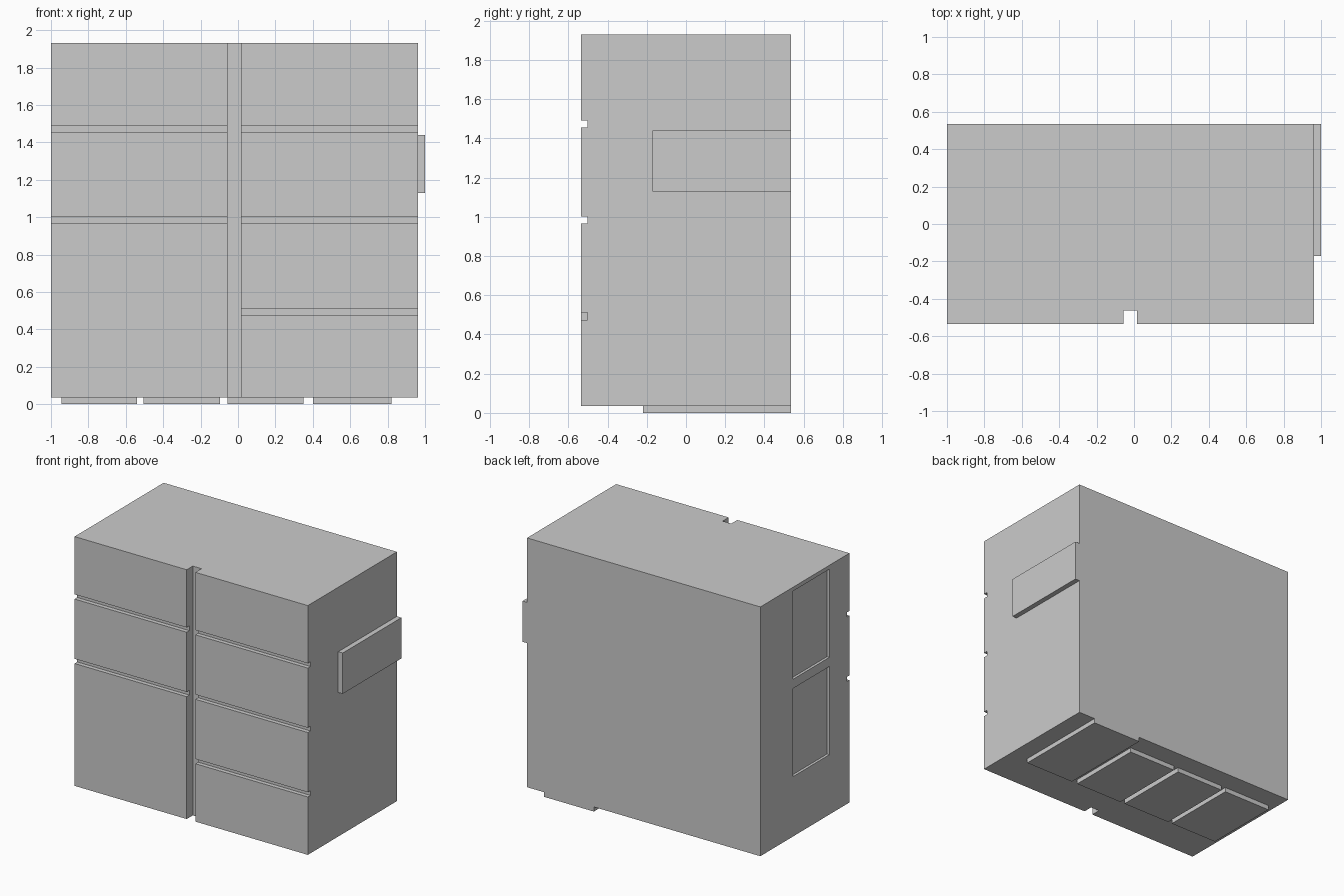
import bpy

if "Cube" in bpy.data.objects:
    bpy.data.objects.remove(bpy.data.objects["Cube"])


def box(name, x, y, z):
    """Box from (min, max) ranges on each axis."""
    bpy.ops.mesh.primitive_cube_add(size=1)
    ob = bpy.context.object
    ob.name = name
    for v in ob.data.vertices:
        v.co = [r[0] if c < 0 else r[1] for c, r in zip(v.co, (x, y, z))]
    return ob


def carve(target, name, x, y, z):
    """Cut a box-shaped recess out of the target."""
    cutter = box(name, x, y, z)
    cutter.hide_render = True
    mod = target.modifiers.new(name, 'BOOLEAN')
    mod.operation = 'DIFFERENCE'
    mod.solver = 'EXACT'
    mod.object = cutter
    bpy.context.view_layer.objects.active = target
    bpy.ops.object.modifier_apply(modifier=mod.name)
    bpy.data.objects.remove(cutter)


FRONT, BACK = -0.535, 0.535
BASE, TOP = 0.035, 1.93

# Main cabinet block
body = box("cabinet_body", (-1, 0.962), (FRONT, BACK), (BASE, TOP))

# Deep vertical channel between the two drawer columns
carve(body, "centre_channel", (-0.057, 0.016), (-0.7, -0.462), (-0.2, 2.2))

# Shallow gaps between drawers; the lowest is only in the right column
for z, x_start in ((1.455, -1.2), (0.965, -1.2), (0.475, -0.02)):
    carve(body, "drawer_gap", (x_start, 1.2), (-0.7, -0.503), (z, z + 0.036))

# Two recessed panels in the left side
for z in (0.49, 1.23):
    carve(body, "side_recess", (-1.2, -0.98), (-0.295, 0.145), (z, z + 0.67))

# Raised plate on the right side
box("side_plate", (0.962, 1.0), (-0.17, BACK), (1.13, 1.44))

# Flat pads underneath; the last one reaches the back
for x0, x1, y1 in ((-0.945, -0.54, 0.38), (-0.505, -0.095, 0.38),
                   (-0.057, 0.35, 0.38), (0.40, 0.82, BACK)):
    box("bottom_pad", (x0, x1), (-0.22, y1), (0, BASE))
